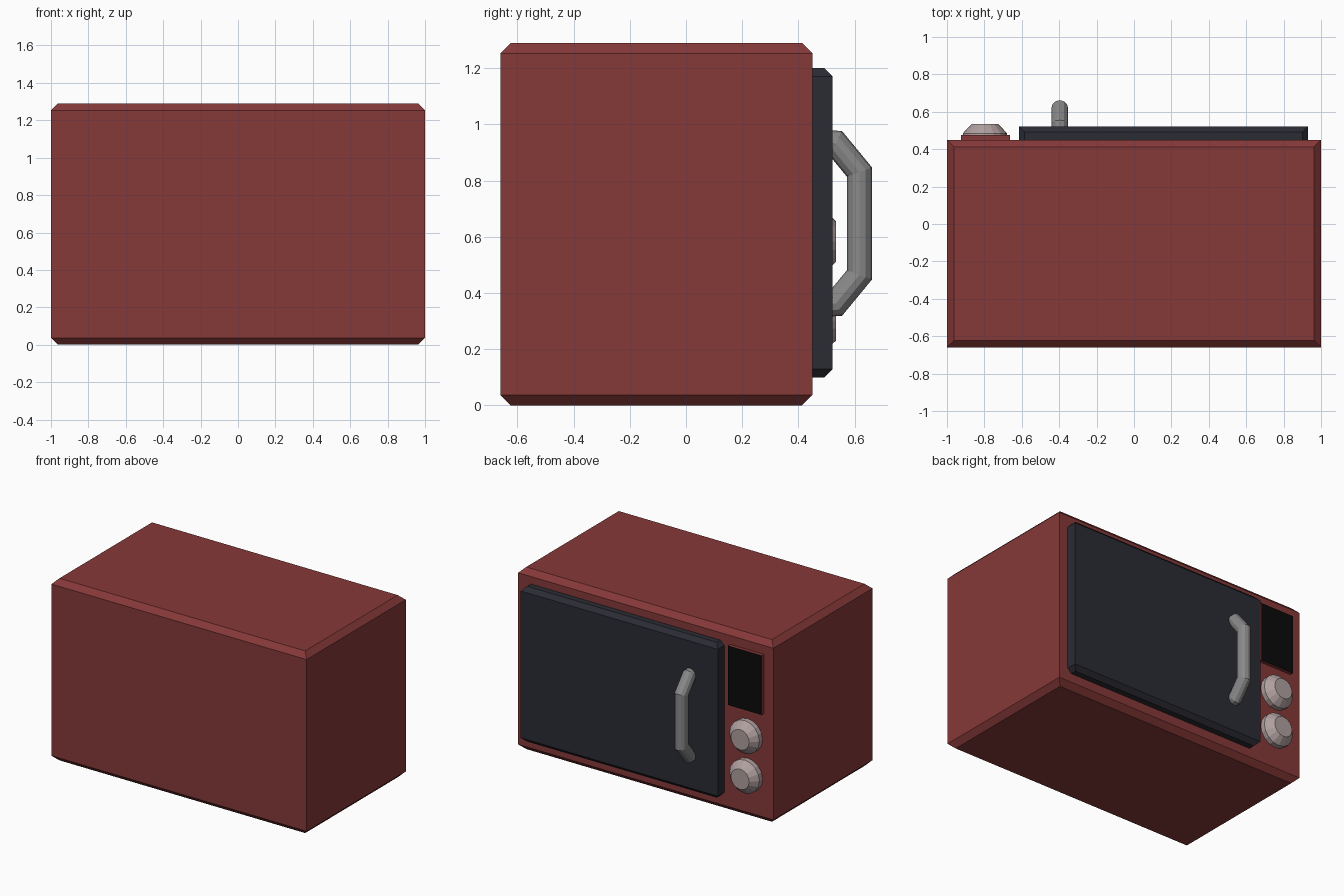
import bpy, bmesh, math
from mathutils import Vector

if "Cube" in bpy.data.objects:
    bpy.data.objects.remove(bpy.data.objects["Cube"])


def material(name, rgb):
    m = bpy.data.materials.new(name)
    m.diffuse_color = (*rgb, 1)
    m.use_nodes = True
    m.node_tree.nodes["Principled BSDF"].inputs["Base Color"].default_value = m.diffuse_color
    return m


RED = material("enamel_red", (0.24, 0.04, 0.04))
DARK = material("door_charcoal", (0.024, 0.025, 0.034))
BLACK = material("screen_black", (0.003, 0.003, 0.003))
PINK = material("knob_pale_pink", (0.44, 0.35, 0.35))
GREY = material("handle_grey", (0.25, 0.25, 0.25))


def loft(name, rings, *mats):
    """Skin a stack of equal-sized rings and cap both ends."""
    bm = bmesh.new()
    loops = [[bm.verts.new(p) for p in ring] for ring in rings]
    n = len(loops[0])
    for a, b in zip(loops, loops[1:]):
        for i in range(n):
            j = (i + 1) % n
            bm.faces.new((a[i], a[j], b[j], b[i]))
    bm.faces.new(loops[0][::-1])
    bm.faces.new(loops[-1])
    bmesh.ops.recalc_face_normals(bm, faces=bm.faces)
    mesh = bpy.data.meshes.new(name)
    bm.to_mesh(mesh)
    bm.free()
    for m in mats:
        mesh.materials.append(m)
    ob = bpy.data.objects.new(name, mesh)
    bpy.context.collection.objects.link(ob)
    return ob


def box(name, x, y, z, chamfer, mat):
    """Box whose top and bottom rims are chamfered; upright edges stay sharp."""
    rings = []
    for h, c in ((z[0], chamfer), (z[0] + chamfer, 0), (z[1] - chamfer, 0), (z[1], chamfer)):
        rings.append([(x[0] + c, y[0] + c, h), (x[1] - c, y[0] + c, h),
                      (x[1] - c, y[1] - c, h), (x[0] + c, y[1] - c, h)])
    return loft(name, rings, mat)


# Case and door
box("case", (-1, 1), (-0.66, 0.45), (0, 1.29), 0.037, RED)
box("door", (-0.615, 0.93), (0.40, 0.522), (0.10, 1.20), 0.03, DARK)

# Display: red surround with a black front face
rings = [[(x, y, z) for x, z in ((-0.925, 0.77), (-0.663, 0.77), (-0.663, 1.19), (-0.925, 1.19))]
         for y in (0.44, 0.475)]
display = loft("display", rings, RED, BLACK)
for f in display.data.polygons:
    if f.normal.y > 0.9:
        f.material_index = 1

# Two control knobs, turned from one profile
SIDES = 16
for label, zc in (("upper", 0.583), ("lower", 0.303)):
    rings = []
    for r, y in ((0.118, 0.44), (0.118, 0.485), (0.109, 0.495), (0.072, 0.534)):
        rings.append([(-0.797 + r * math.cos(2 * math.pi * i / SIDES), y,
                       zc + r * math.sin(2 * math.pi * i / SIDES)) for i in range(SIDES)])
    loft(label + "_knob", rings, PINK)

# Handle: mitred tube along a bent path, mirrored about its middle
half = [(0.47, 0.288), (0.533, 0.285), (0.617, 0.183)]
path = [Vector((y, 0.6475 + d)) for y, d in half] + [Vector((y, 0.6475 - d)) for y, d in half[::-1]]
R, N, XC = 0.045, 12, -0.397
rings = []
for k, p in enumerate(path):
    a = (p - path[k - 1]).normalized() if k else (path[1] - p).normalized()
    b = (path[k + 1] - p).normalized() if k < len(path) - 1 else a
    t = (a + b).normalized()
    side = Vector((-t.y, t.x)) * (R / t.dot(a))
    rings.append([(XC + R * math.cos(2 * math.pi * i / N),
                   p.x + side.x * math.sin(2 * math.pi * i / N),
                   p.y + side.y * math.sin(2 * math.pi * i / N)) for i in range(N)])
loft("door_handle", rings, GREY)
